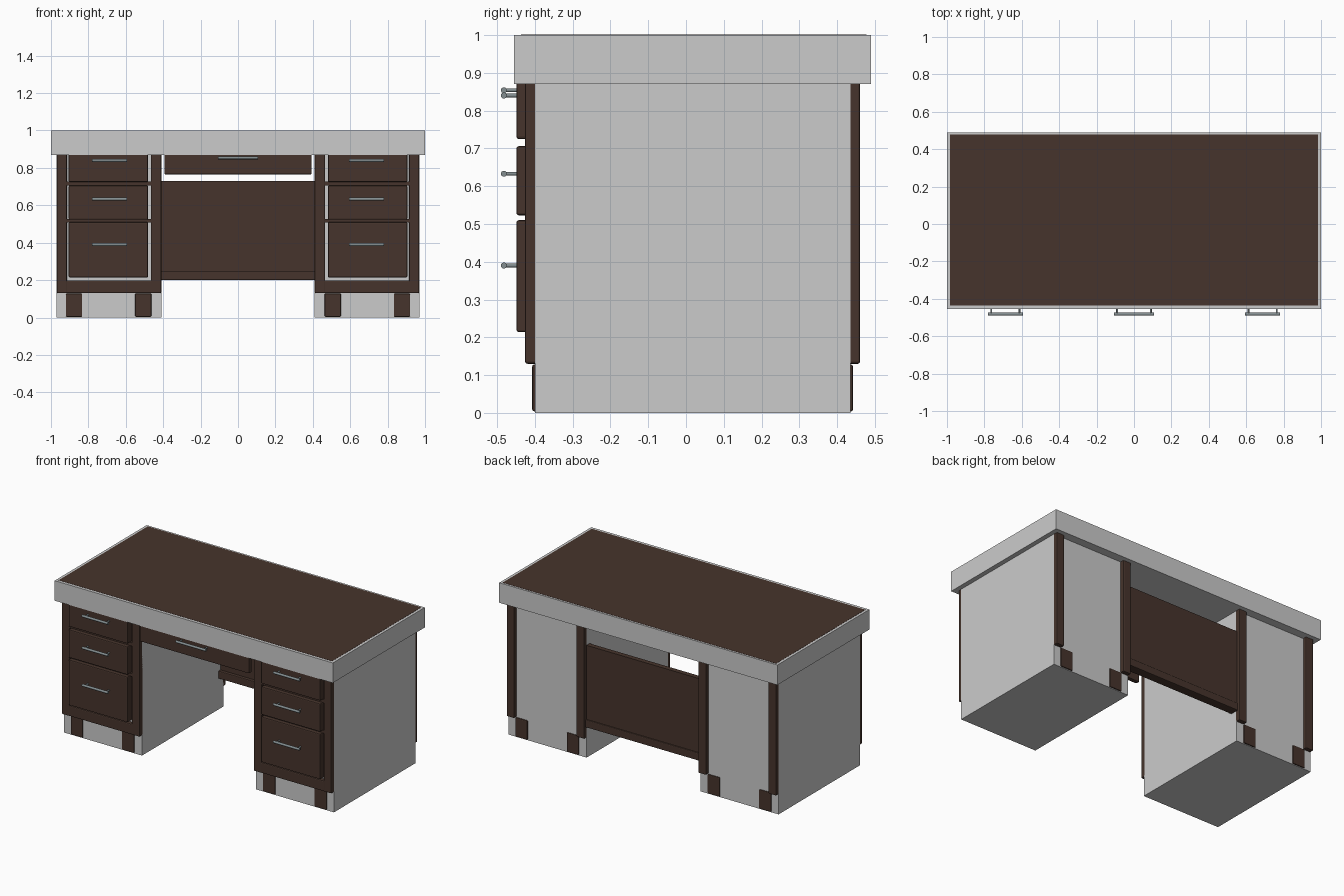
import bpy, math

if "Cube" in bpy.data.objects:
    bpy.data.objects.remove(bpy.data.objects["Cube"])


def material(name, rgb):
    m = bpy.data.materials.new(name)
    m.diffuse_color = (*rgb, 1)
    m.use_nodes = True
    m.node_tree.nodes["Principled BSDF"].inputs["Base Color"].default_value = m.diffuse_color
    return m


BROWN = material("dark_brown_wood", (0.061, 0.034, 0.025))
GREY = material("light_grey_panel", (0.60, 0.60, 0.60))
METAL = material("brushed_metal", (0.23, 0.27, 0.28))


def box(name, x, y, z, mat, bevel=0.0):
    """Box given by its (min, max) range on each axis."""
    x = sorted(x)
    bpy.ops.mesh.primitive_cube_add(size=1, location=[(a + b) / 2 for a, b in (x, y, z)])
    o = bpy.context.object
    o.name = name
    o.scale = [b - a for a, b in (x, y, z)]
    bpy.ops.object.transform_apply(location=False, rotation=False, scale=True)
    o.data.materials.append(mat)
    if bevel:
        mod = o.modifiers.new("rounded_edges", 'BEVEL')
        mod.width = bevel
        mod.segments = 2
    return o


def rod(name, loc, rot, radius, length):
    bpy.ops.mesh.primitive_cylinder_add(vertices=16, radius=radius, depth=length,
                                        location=loc, rotation=rot)
    o = bpy.context.object
    o.name = name
    o.data.materials.append(METAL)
    bpy.ops.object.shade_smooth_by_angle()


def handle(name, x, z, length):
    # bar with two posts back to the drawer front
    rod(name + "_bar", (x, -0.482, z), (0, math.pi / 2, 0), 0.008, length)
    for s in (-1, 1):
        rod(name + "_post", (x + s * (length / 2 - 0.018), -0.464, z),
            (math.pi / 2, 0, 0), 0.005, 0.034)


# desk top: grey surround with brown writing surface
box("desk_top_surround", (-1, 1), (-0.455, 0.49), (0.87, 1.0), GREY)
box("writing_surface", (-0.983, 0.983), (-0.437, 0.478), (0.95, 1.001), BROWN)

# drawers: z range and handle height
DRAWERS = [((0.725, 0.885), 0.84), ((0.523, 0.706), 0.633), ((0.214, 0.51), 0.39)]

for s, side in ((-1, "left"), (1, "right")):
    # pedestal carcass
    box(side + "_pedestal", (s * 0.41, s * 0.97), (-0.40, 0.435), (0, 0.88), GREY)
    # front and back corner posts
    for a, b in ((0.41, 0.466), (0.914, 0.969)):
        box(side + "_front_post", (s * a, s * b), (-0.426, -0.39), (0.13, 0.88), BROWN, 0.006)
        box(side + "_back_post", (s * a, s * b), (0.425, 0.461), (0.13, 0.88), BROWN, 0.006)
    # rails below and between the drawers
    box(side + "_bottom_rail", (s * 0.45, s * 0.93), (-0.425, -0.39), (0.13, 0.199), BROWN, 0.006)
    for z0, z1 in ((0.705, 0.727), (0.508, 0.526)):
        box(side + "_drawer_rail", (s * 0.46, s * 0.92), (-0.424, -0.39), (z0, z1), BROWN)
    # drawers and handles
    for z, hz in DRAWERS:
        box(side + "_drawer", (s * 0.481, s * 0.905), (-0.449, -0.395), z, BROWN, 0.006)
        handle(side + "_drawer_handle", s * 0.688, hz, 0.187)
    # feet
    for a, b in ((0.463, 0.55), (0.833, 0.92)):
        box(side + "_front_foot", (s * a, s * b), (-0.407, -0.32), (0.004, 0.128), BROWN, 0.005)
        box(side + "_back_foot", (s * a, s * b), (0.355, 0.442), (0.004, 0.128), BROWN, 0.005)

# centre drawer
box("centre_drawer", (-0.394, 0.394), (-0.449, -0.42), (0.765, 0.885), BROWN, 0.006)
handle("centre_drawer_handle", 0, 0.854, 0.216)

# back panel between the pedestals, with its bottom rail
box("back_panel", (-0.415, 0.415), (0.405, 0.437), (0.22, 0.731), BROWN)
box("back_panel_rail", (-0.415, 0.415), (0.385, 0.445), (0.2, 0.25), BROWN, 0.005)
